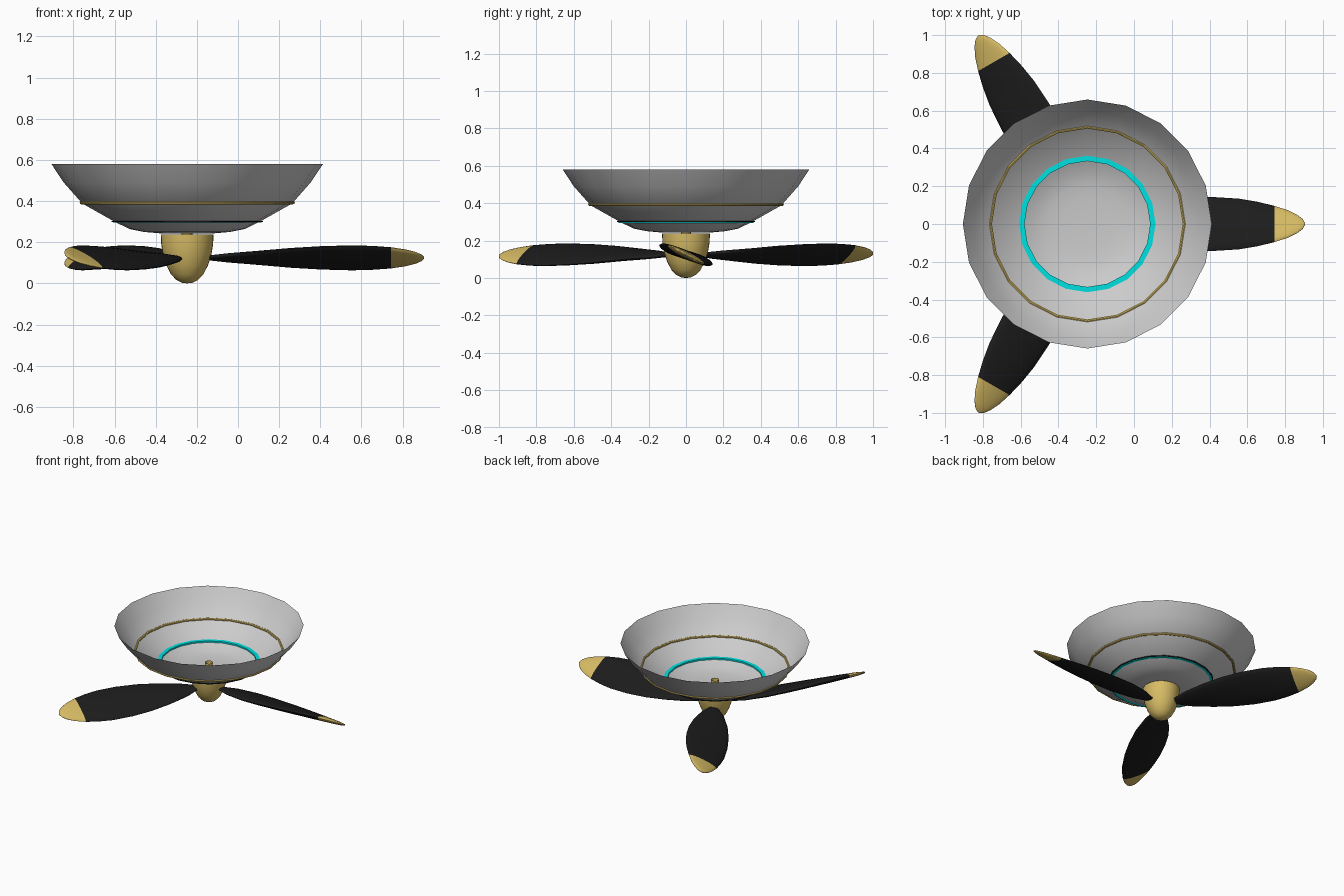
import bpy, bmesh, math
from mathutils import Matrix

if "Cube" in bpy.data.objects:
    bpy.data.objects.remove(bpy.data.objects["Cube"])

CX = -0.247      # rotor axis
BLADE_Z = 0.124


def material(name, rgb):
    m = bpy.data.materials.new(name)
    m.diffuse_color = (*rgb, 1)
    m.use_nodes = True
    m.node_tree.nodes["Principled BSDF"].inputs["Base Color"].default_value = m.diffuse_color
    return m


gold = material("gold", (0.68, 0.50, 0.13))
black = material("black", (0.012, 0.012, 0.012))
cyan = material("cyan", (0.0, 0.75, 0.75))


def finish(bm, name, mats, angle=40):
    bmesh.ops.remove_doubles(bm, verts=bm.verts, dist=1e-5)
    bmesh.ops.recalc_face_normals(bm, faces=bm.faces)
    me = bpy.data.meshes.new(name)
    bm.to_mesh(me)
    bm.free()
    ob = bpy.data.objects.new(name, me)
    bpy.context.collection.objects.link(ob)
    for m in mats:
        me.materials.append(m)
    bpy.ops.object.select_all(action='DESELECT')
    bpy.context.view_layer.objects.active = ob
    ob.select_set(True)
    bpy.ops.object.shade_smooth_by_angle(angle=math.radians(angle))
    return ob


def lathe(name, profile, sides, mats=(), closed=False):
    bm = bmesh.new()
    vs = [bm.verts.new((r, 0, z)) for r, z in profile]
    es = [bm.edges.new(p) for p in zip(vs, vs[1:])]
    if closed:
        es.append(bm.edges.new((vs[-1], vs[0])))
    bmesh.ops.spin(bm, geom=vs + es, cent=(0, 0, 0), axis=(0, 0, 1),
                   angle=math.tau, steps=sides, use_merge=True)
    ob = finish(bm, name, mats)
    ob.location.x = CX
    return ob


# Open sheet bowl
lathe("bowl", [(0, 0.243), (0.13, 0.243), (0.21, 0.25), (0.28, 0.264), (0.35, 0.298),
               (0.51, 0.388), (0.60, 0.49), (0.659, 0.579)], 20)

# Bands set into the bowl wall
ring = [(math.cos(a), math.sin(a)) for a in (i * math.tau / 8 for i in range(8))]
lathe("gold_band", [(0.514 + 0.009 * x, 0.392 + 0.008 * z) for x, z in ring], 20, [gold], True)
lathe("glow_band", [(0.333, 0.295), (0.361, 0.295), (0.361, 0.306), (0.333, 0.306)],
      20, [cyan], True)
lathe("glow_band_edge", [(0.357, 0.298), (0.368, 0.298), (0.368, 0.304), (0.357, 0.304)],
      20, [black], True)

# Nose cone and open shaft
lathe("spinner", [(0, 0.237), (0.128, 0.237), (0.126, 0.19), (0.117, 0.135), (0.10, 0.085),
                  (0.078, 0.043), (0.052, 0.016), (0.025, 0.003), (0, 0)], 32, [gold])
lathe("shaft", [(0.027, 0.23), (0.027, 0.298)], 16, [gold])

# Blade stations: radius, half chord, half thickness, pitch in degrees
stations = [(0.09, 0.025, 0.010, 8), (0.20, 0.080, 0.018, 10), (0.35, 0.122, 0.022, 13),
            (0.50, 0.145, 0.024, 17), (0.65, 0.153, 0.024, 20), (0.80, 0.146, 0.023, 23),
            (0.90, 0.130, 0.021, 25), (0.99, 0.108, 0.018, 27), (1.06, 0.083, 0.015, 28),
            (1.11, 0.056, 0.011, 29), (1.14, 0.030, 0.007, 29), (1.152, 0.006, 0.002, 29)]
N = 20


def blade(name, angle):
    bm = bmesh.new()
    loops = []
    for r, c, t, pitch in stations:
        p = math.radians(-pitch)
        loop = []
        for i in range(N):
            a = i * math.tau / N
            y, z = c * math.cos(a), t * math.sin(a)
            loop.append(bm.verts.new((r, y * math.cos(p) - z * math.sin(p),
                                      y * math.sin(p) + z * math.cos(p))))
        loops.append(loop)
    for k, (a, b) in enumerate(zip(loops, loops[1:])):
        for i in range(N):
            j = (i + 1) % N
            f = bm.faces.new((a[i], a[j], b[j], b[i]))
            f.material_index = int(stations[k][0] >= 0.99)
    bm.faces.new(loops[0])
    bm.faces.new(loops[-1]).material_index = 1
    ob = finish(bm, name, [black, gold], 60)
    ob.matrix_world = Matrix.Translation((CX, 0, BLADE_Z)) @ Matrix.Rotation(angle, 4, 'Z')


for n in range(3):
    blade(f"blade_{n + 1}", n * math.tau / 3)
